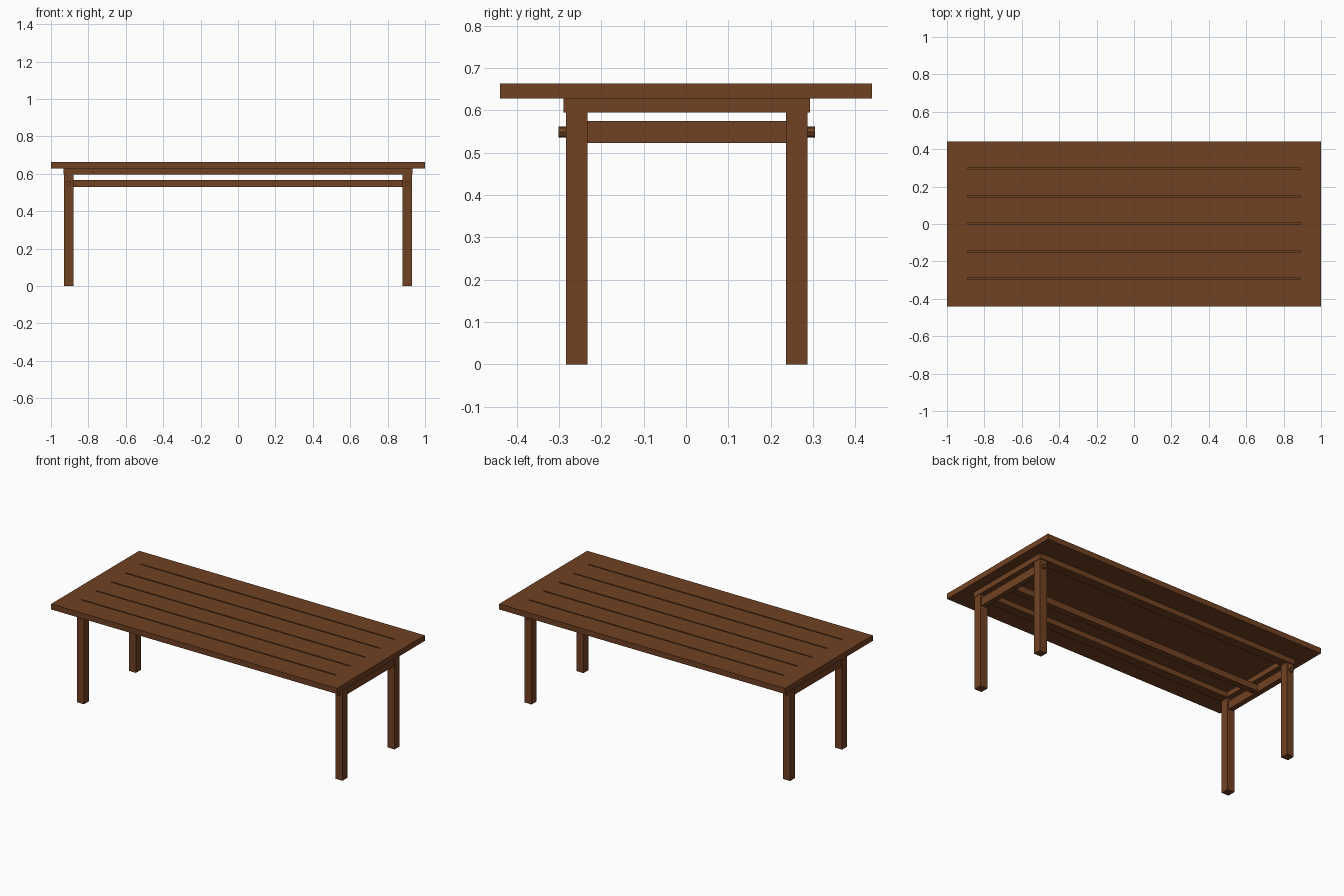
import bpy, bmesh, math

if "Cube" in bpy.data.objects:
    bpy.data.objects.remove(bpy.data.objects["Cube"])

wood = bpy.data.materials.new("brown_wood")
wood.diffuse_color = (0.165, 0.053, 0.017, 1)
wood.use_nodes = True
wood.node_tree.nodes["Principled BSDF"].inputs["Base Color"].default_value = wood.diffuse_color


def box(name, x, y, z):
    """Box from (min, max) ranges on each axis."""
    bm = bmesh.new()
    bmesh.ops.create_cube(bm, size=1)
    for v in bm.verts:
        v.co = [(r[0] + r[1]) / 2 + c * (r[1] - r[0]) for r, c in zip((x, y, z), v.co)]
    return finish(name, bm)


def finish(name, bm):
    me = bpy.data.meshes.new(name)
    bm.to_mesh(me)
    bm.free()
    me.materials.append(wood)
    ob = bpy.data.objects.new(name, me)
    bpy.context.collection.objects.link(ob)
    return ob


def peg(name, x, y0, y1, z, r):
    bm = bmesh.new()
    bmesh.ops.create_cone(bm, cap_ends=True, segments=8, radius1=r, radius2=r, depth=y1 - y0)
    for v in bm.verts:
        a, b, c = v.co
        v.co = (x + a, (y0 + y1) / 2 - c, z + b)
    return finish(name, bm)


OFF = 0.002                      # the base sits slightly off centre
Z0, ZG, Z1 = 0.628, 0.648, 0.663  # underside, groove floor, upper face
END = 0.89

# table top: core, planks with grooves between them, end boards
box("top_core", (-END, END), (-0.44, 0.44), (Z0, ZG))
cuts = [-0.44] + [0.002 + 0.1475 * i for i in range(-2, 3)] + [0.44]
for i in range(6):
    lo = cuts[i] + (0.004 if i > 0 else 0)
    hi = cuts[i + 1] - (0.004 if i < 5 else 0)
    box(f"plank_{i + 1}", (-END, END), (lo, hi), (ZG, Z1))
for s, side in ((-1, "left"), (1, "right")):
    box(f"{side}_end_board", sorted((s * END, s)), (-0.44, 0.44), (Z0, Z1))

# frame under the top
for s, side in ((-1, "left"), (1, "right")):
    box(f"{side}_frame_rail", sorted((s * 0.875, s * 0.933)), (OFF - 0.291, OFF + 0.291), (0.595, Z0))
for s, side in ((-1, "front"), (1, "back")):
    box(f"{side}_frame_rail", (-0.875, 0.875), sorted((OFF + s * 0.233, OFF + s * 0.291)), (0.595, Z0))

# legs, pegs and end stretchers
for sx, side in ((-1, "left"), (1, "right")):
    for sy, end in ((-1, "front"), (1, "back")):
        box(f"{end}_{side}_leg", sorted((sx * 0.88, sx * 0.93)),
            sorted((OFF + sy * 0.2345, OFF + sy * 0.285)), (0, 0.595))
        y0, y1 = sorted((OFF + sy * 0.24, OFF + sy * 0.303))
        peg(f"{end}_{side}_peg", sx * 0.905, y0, y1, 0.549, 0.013)
    box(f"{side}_stretcher", sorted((sx * 0.888, sx * 0.922)),
        (OFF - 0.235, OFF + 0.235), (0.523, 0.575))

# long stretcher down the middle
box("centre_stretcher", (-0.89, 0.89), (OFF - 0.02, OFF + 0.02), (0.528, 0.568))
